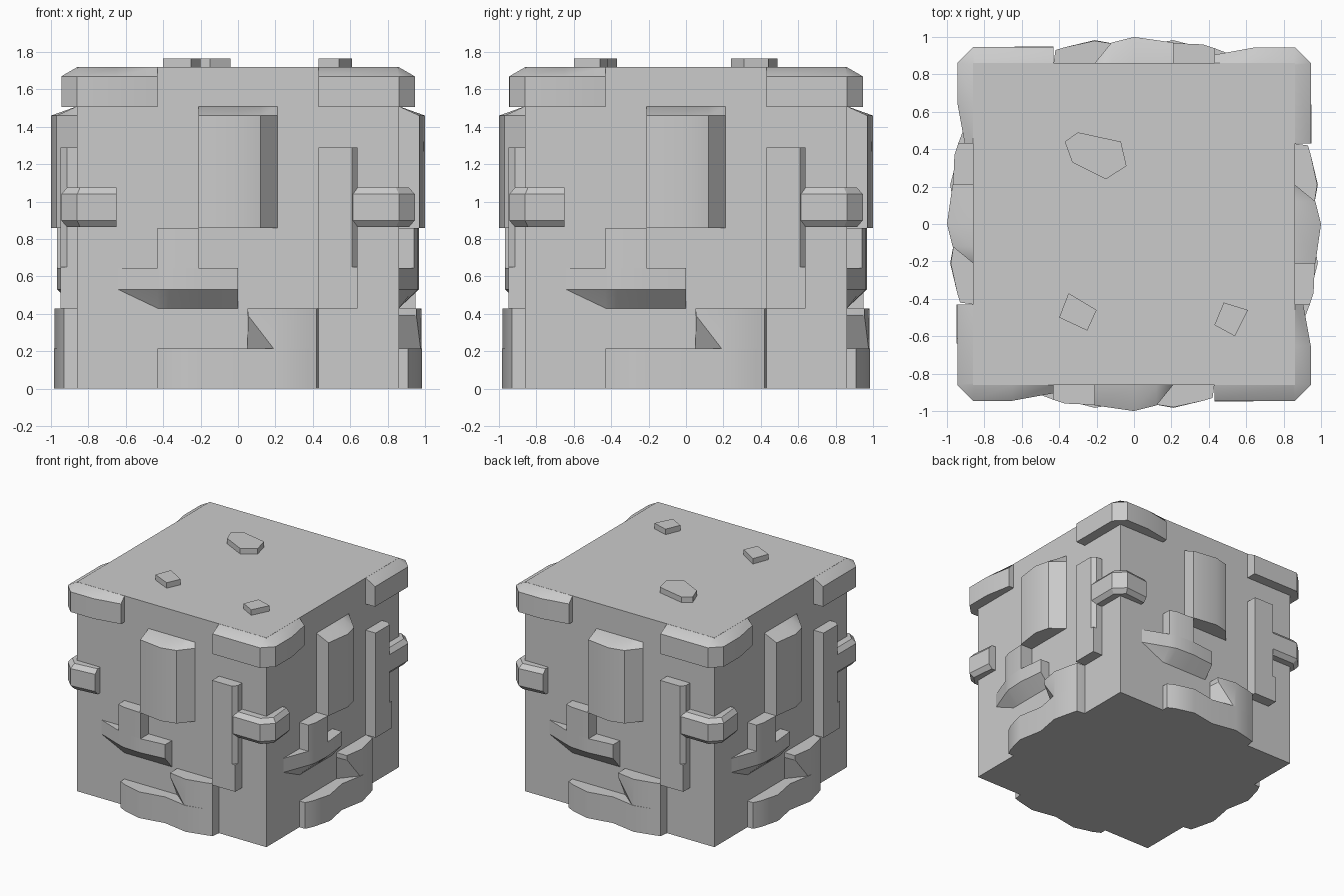
import bpy, bmesh, math
from mathutils import Matrix

if "Cube" in bpy.data.objects:
    bpy.data.objects.remove(bpy.data.objects["Cube"])

W = 0.86      # half width of the core block
H = 1.72      # core height


def loft(name, rings, turns=1):
    """Skin stacked rings [(z, [(x, y), ...]), ...]; repeat around z."""
    bm = bmesh.new()
    for k in range(turns):
        rot = Matrix.Rotation(k * math.pi / 2, 3, 'Z')
        loops = []
        for z, pts in rings:
            loops.append([bm.verts.new(rot @ Matrix.Translation((x, y, z)).to_translation())
                          for x, y in pts])
        n = len(loops[0])
        for a, b in zip(loops, loops[1:]):
            for i in range(n):
                j = (i + 1) % n
                bm.faces.new((a[i], a[j], b[j], b[i]))
        bm.faces.new(loops[0][::-1])
        bm.faces.new(loops[-1])
    bmesh.ops.recalc_face_normals(bm, faces=bm.faces)
    me = bpy.data.meshes.new(name)
    bm.to_mesh(me)
    bm.free()
    ob = bpy.data.objects.new(name, me)
    bpy.context.collection.objects.link(ob)
    bpy.ops.object.select_all(action='DESELECT')
    ob.select_set(True)
    bpy.context.view_layer.objects.active = ob
    bpy.ops.object.shade_smooth_by_angle(angle=math.radians(32))
    return ob


def wall(profile):
    """Turn (x, outward depth) points into a closed ring on the front wall."""
    back = -W + 0.01
    return [(profile[0][0], back)] + [(x, -W - d) for x, d in profile] + [(profile[-1][0], back)]


def prism(name, profile, z0, z1, turns=4):
    return loft(name, [(z0, wall(profile)), (z1, wall(profile))], turns)


# Core block
loft("core_block", [(z, [(-W, -W), (W, -W), (W, W), (-W, W)]) for z in (0, H)])

# Top corner caps, sloped up to the core edge
cap = [(0.43, -0.83), (0.43, -0.945), (0.86, -0.945), (0.945, -0.86),
       (0.945, -0.65), (0.905, -0.43), (0.83, -0.43)]
cap_top = [(min(x, W), max(y, -W)) for x, y in cap]
cap_top[2], cap_top[3] = (W - 0.01, -W), (W, -W + 0.01)
loft("corner_cap", [(1.505, cap), (1.67, cap), (H - 0.001, cap_top)], 4)

# Tall slab in the middle of each wall, with a sloping top
slab = [(-0.21, 0.11), (0, 0.14), (0.12, 0.11), (0.21, 0)]
slab_top = [(-0.21, 0), (0, 0), (0.12, 0), (0.21, 0)]
loft("wall_slab", [(0.86, wall(slab)), (1.46, wall(slab)), (1.51, wall(slab_top))], 4)

# Vertical bar with a square foot
prism("wall_bar", [(0.43, 0.09), (0.61, 0.09), (0.64, 0.055), (0.64, 0)], 0.65, 1.29)
prism("bar_foot", [(0.43, 0.09), (0.64, 0.09)], 0.43, 0.65)

# Chamfered band wrapping each vertical corner
band = [(0.58, -0.83), (0.58, -0.945), (0.86, -0.945), (0.945, -0.86), (0.925, -0.65), (0.83, -0.65)]
band_in = [(0.58, -0.83), (0.58, -0.915), (0.845, -0.915), (0.915, -0.845), (0.895, -0.65), (0.83, -0.65)]
loft("corner_band", [(0.865, band_in), (0.90, band), (1.04, band), (1.075, band_in)], 4)

# Ledge with undercut and a block standing on it
ledge = [(-0.64, 0), (-0.43, 0.08), (-0.37, 0.1), (-0.21, 0.107), (0, 0.085)]
ledge_low = [(-0.43, 0), (-0.41, 0), (-0.37, 0), (-0.21, 0), (0, 0)]
loft("ledge", [(0.43, wall(ledge_low)), (0.53, wall(ledge)), (0.645, wall(ledge))], 4)
prism("ledge_block", ledge[1:4], 0.645, 0.86)

# Scalloped base plinth with a raised right half
prism("plinth", [(-0.43, 0.05), (-0.37, 0.08), (-0.21, 0.123), (0, 0.085),
                 (0.21, 0.123), (0.37, 0.085), (0.42, 0.07), (0.43, 0)], 0, 0.215)
right = [(0.21, 0.12), (0.37, 0.085), (0.42, 0.07), (0.43, 0)]
loft("plinth_block", [(0.215, wall([(0.05, 0), (0.19, 0.116)] + right)),
                      (0.39, wall([(0.05, 0), (0.055, 0.094)] + right)),
                      (0.43, wall([(0.05, 0), (0.05, 0.094)] + right))], 4)

# Loose flat stones on top
stones = [
    [(-0.37, 0.44), (-0.33, 0.33), (-0.15, 0.24), (-0.04, 0.31), (-0.07, 0.44), (-0.30, 0.49)],
    [(-0.35, -0.37), (-0.40, -0.50), (-0.25, -0.57), (-0.20, -0.46)],
    [(0.48, -0.42), (0.43, -0.54), (0.54, -0.60), (0.61, -0.46)],
]
for i, pts in enumerate(stones):
    loft(f"top_stone_{i + 1}", [(H - 0.01, pts), (1.765, pts)])
